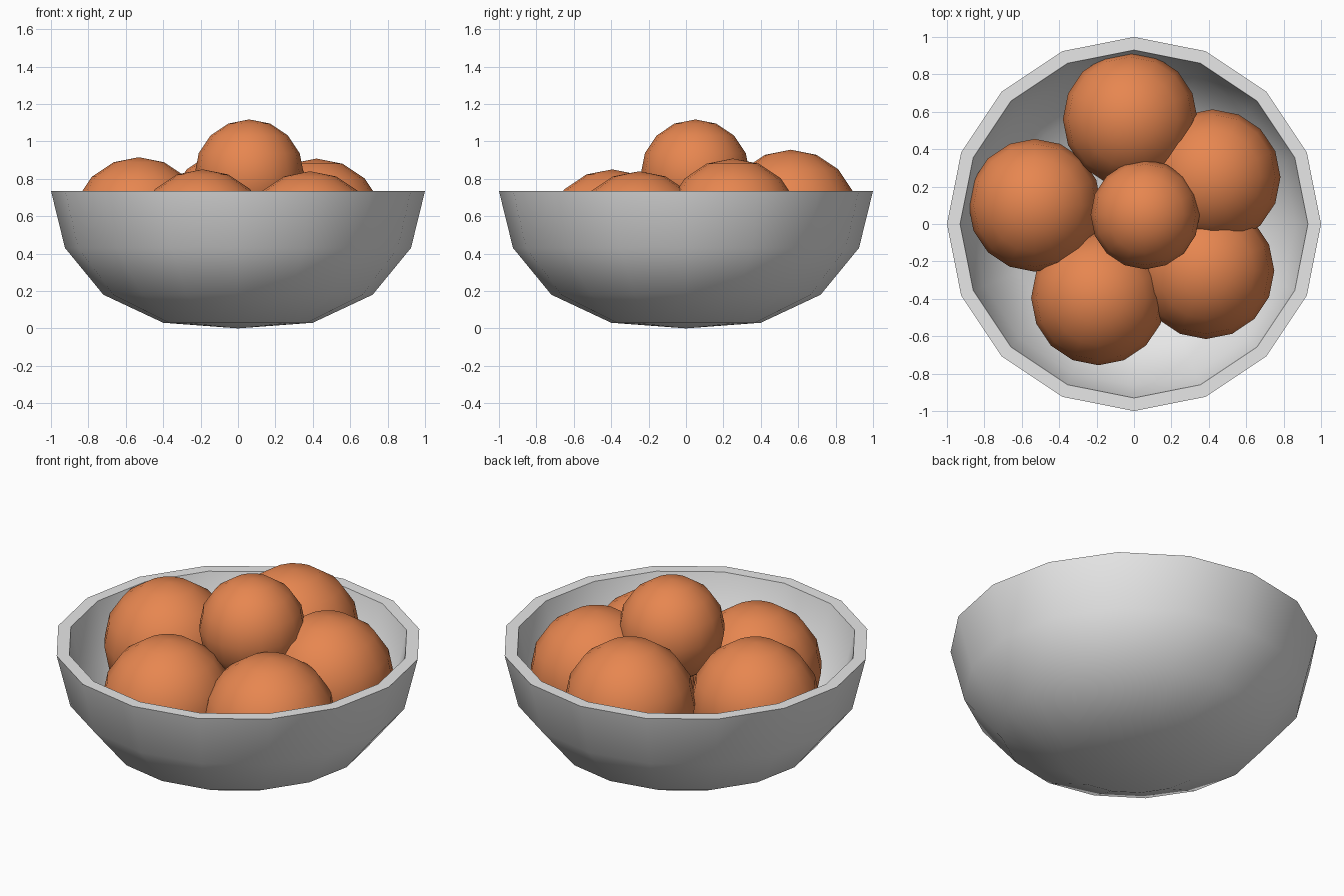
import bpy, bmesh
from math import cos, sin, tau, radians

if "Cube" in bpy.data.objects:
    bpy.data.objects.remove(bpy.data.objects["Cube"], do_unlink=True)

SIDES = 16


def make_material(name, colour):
    mat = bpy.data.materials.new(name)
    mat.use_nodes = True
    mat.diffuse_color = colour
    mat.node_tree.nodes["Principled BSDF"].inputs["Base Color"].default_value = colour
    return mat


def finish(name, bm, mat, location=(0, 0, 0)):
    bmesh.ops.recalc_face_normals(bm, faces=bm.faces)
    mesh = bpy.data.meshes.new(name)
    bm.to_mesh(mesh)
    bm.free()
    mesh.materials.append(mat)
    mesh.shade_smooth()
    mesh.set_sharp_from_angle(angle=radians(40))
    obj = bpy.data.objects.new(name, mesh)
    obj.location = location
    bpy.context.collection.objects.link(obj)
    return obj


grey = make_material("bowl grey", (0.8, 0.8, 0.8, 1))
orange = make_material("orange peel", (0.8, 0.24, 0.08, 1))

# Bowl: outer wall, flat rim and inner wall turned as one closed profile
profile = [(0, 0), (0.4, 0.03), (0.72, 0.18), (0.925, 0.43), (1, 0.735),
           (0.93, 0.735), (0.865, 0.455), (0.67, 0.21), (0.38, 0.07), (0, 0.03)]
bm = bmesh.new()
rings = []
for r, z in profile:
    count = SIDES if r else 1
    rings.append([bm.verts.new((r * cos(tau * i / SIDES), r * sin(tau * i / SIDES), z))
                  for i in range(count)])
for low, high in zip(rings, rings[1:]):
    for i in range(SIDES):
        j = (i + 1) % SIDES
        corners = [low[i % len(low)], low[j % len(low)],
                   high[j % len(high)], high[i % len(high)]]
        bm.faces.new(list(dict.fromkeys(corners)))
finish("bowl", bm, grey)

# Oranges: five in a ring and a smaller one on top
fruit = {
    "back_orange": ((-0.02, 0.56, 0.595), 0.36),
    "right_orange": ((-0.53, 0.10, 0.56), 0.355),
    "front_orange": ((-0.19, -0.395, 0.49), 0.36),
    "front_left_orange": ((0.385, -0.25, 0.475), 0.365),
    "back_left_orange": ((0.42, 0.25, 0.545), 0.363),
    "top_orange": ((0.06, 0.05, 0.825), 0.292),
}
for name, (centre, radius) in fruit.items():
    bm = bmesh.new()
    bmesh.ops.create_uvsphere(bm, u_segments=SIDES, v_segments=SIDES // 2, radius=radius)
    finish(name, bm, orange, centre)
